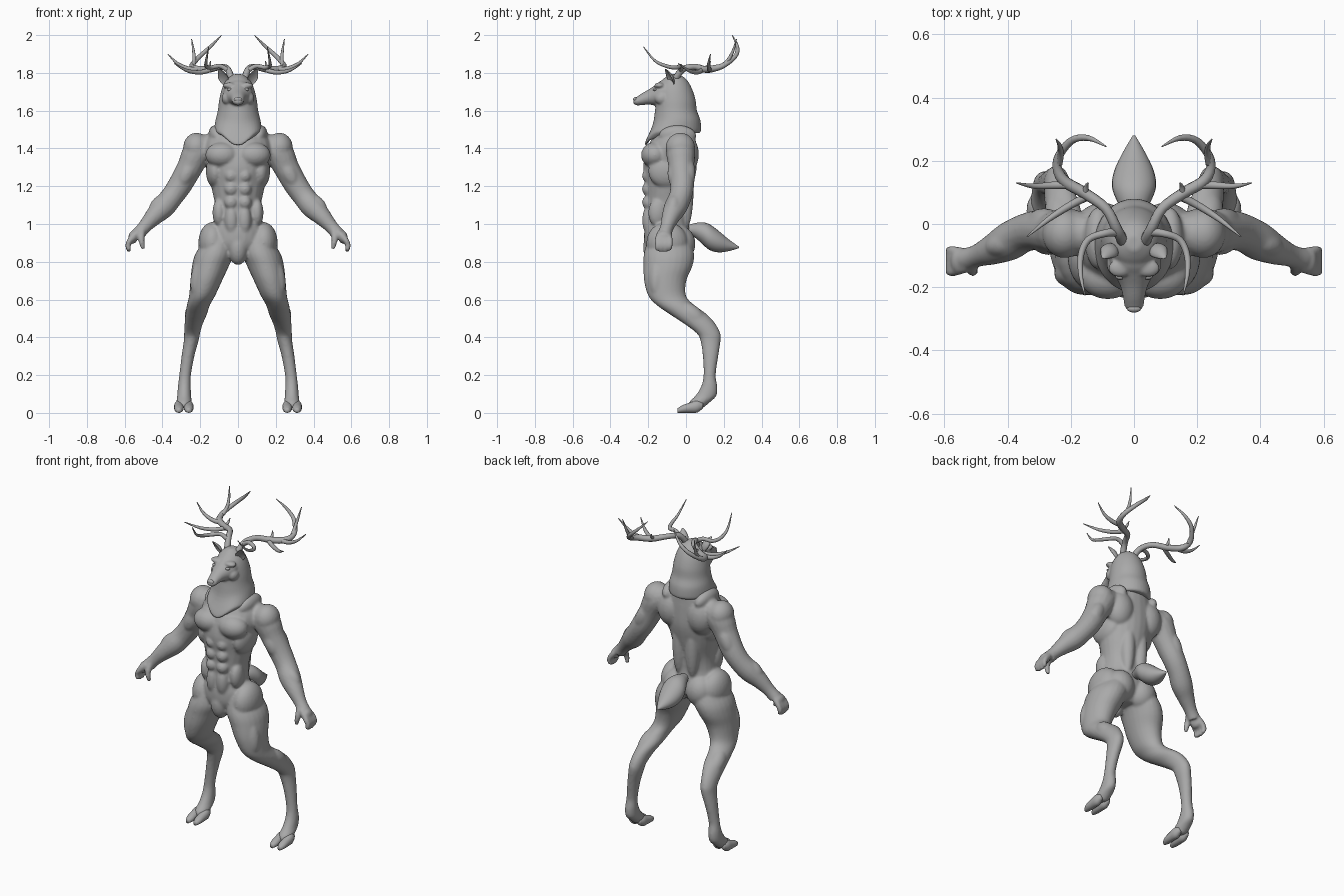
import bpy, bmesh, math
from mathutils import Vector, Matrix

grey = bpy.data.materials.new("stone grey")
grey.diffuse_color = (0.4, 0.4, 0.4, 1)
SIDES = (1, -1)


def spline(rows, k=4):
    """Catmull-Rom interpolation of tuples."""
    rows = [Vector(r) for r in rows]
    out = []
    for i in range(len(rows) - 1):
        a, b, c, d = rows[max(i - 1, 0)], rows[i], rows[i + 1], rows[min(i + 2, len(rows) - 1)]
        for j in range(k):
            t = j / k
            out.append(b + (c - a) * (t / 2) + (a * 2 - b * 5 + c * 4 - d) * (t * t / 2)
                       + (b * 3 - a - c * 3 + d) * (t ** 3 / 2))
    return out + [rows[-1]]


def skin(bm, rings):
    """Closed surface through rings of points."""
    vs = [[bm.verts.new(p) for p in ring] for ring in rings]
    n = len(vs[0])
    for a, b in zip(vs, vs[1:]):
        for i in range(n):
            bm.faces.new((a[i], a[(i + 1) % n], b[(i + 1) % n], b[i]))
    bm.faces.new(vs[0])
    bm.faces.new(vs[-1])


def loft(bm, rows, s=1, along="Z", n=24, shift=None):
    """Ellipse sections: x, y, z, half width, half depth or height."""
    rings = []
    for x, y, z, a, b in spline(rows):
        ring = []
        for i in range(n):
            t = math.tau * i / n
            c, d = a * math.cos(t), b * math.sin(t)
            p = Vector((x + c, y + d, z)) if along == "Z" else Vector((x + c, y, z + d))
            if shift:
                shift(p, t)
            ring.append((p.x * s, p.y, p.z))
        rings.append(ring)
    skin(bm, rings)


def tube(bm, rows, s=1, n=16):
    """Round sections along a path: x, y, z, radius."""
    rows = spline(rows)
    pts = [Vector(r[:3]) for r in rows]
    u, rings = Vector((0.31, 0.9, 0.2)), []
    for i, p in enumerate(pts):
        t = (pts[min(i + 1, len(pts) - 1)] - pts[max(i - 1, 0)]).normalized()
        u = (u - t * u.dot(t)).normalized()
        v = t.cross(u)
        ring = []
        for j in range(n):
            a = math.tau * j / n
            q = p + (u * math.cos(a) + v * math.sin(a)) * rows[i][3]
            ring.append((q.x * s, q.y, q.z))
        rings.append(ring)
    skin(bm, rings)


def blob(bm, c, r, up=(0, 0, 1)):
    """Ellipsoids on both sides of the centre line, long axis along up."""
    for s in SIDES if c[0] else (1,):
        rot = Vector((up[0] * s, up[1], up[2])).to_track_quat("Z", "Y").to_matrix().to_4x4()
        if up == (0, 0, 1):
            rot = Matrix.Identity(4)
        m = Matrix.Translation((c[0] * s, c[1], c[2])) @ rot @ Matrix.Diagonal((*r, 1))
        bmesh.ops.create_uvsphere(bm, u_segments=24, v_segments=16, radius=1, matrix=m)


def finish(name, bm, voxel=0, rounds=4):
    bmesh.ops.recalc_face_normals(bm, faces=bm.faces)
    me = bpy.data.meshes.new(name)
    bm.to_mesh(me)
    bm.free()
    me.materials.append(grey)
    me.polygons.foreach_set("use_smooth", [True] * len(me.polygons))
    ob = bpy.data.objects.new(name, me)
    bpy.context.collection.objects.link(ob)
    if voxel:
        m = ob.modifiers.new("merge", "REMESH")
        m.mode, m.voxel_size, m.use_smooth_shade = "VOXEL", voxel, True
        m = ob.modifiers.new("soften", "SMOOTH")
        m.factor, m.iterations = 0.5, rounds
    return ob


# Body: torso core
bm = bmesh.new()
loft(bm, [(0, -.04, 1.53, .08, .09), (0, -.06, 1.47, .15, .11), (0, -.075, 1.40, .175, .13),
          (0, -.085, 1.30, .16, .142), (0, -.09, 1.2, .142, .128), (0, -.1, 1.1, .122, .115),
          (0, -.1, 1.02, .124, .112), (0, -.1, .95, .145, .122), (0, -.1, .88, .13, .115),
          (0, -.1, .82, .06, .07)])
# Chest, ribs, belly and back muscles
blob(bm, (.083, -.165, 1.365), (.09, .073, .068))
blob(bm, (.12, -.1, 1.28), (.05, .1, .09))
for z in (1.255, 1.185, 1.115):
    blob(bm, (.036, -.197, z), (.036, .036, .037))
blob(bm, (.034, -.19, 1.02), (.038, .042, .085))
blob(bm, (.1, -.15, 1.06), (.035, .05, .075))
blob(bm, (.044, -.005, 1.17), (.042, .045, .2))
blob(bm, (.1, -.01, 1.37), (.085, .078, .11))
blob(bm, (.11, -.045, 1.465), (.1, .06, .045), (.8, 0, -.25))
# Hips, groin and seat
blob(bm, (0, -.165, .875), (.055, .062, .092))
blob(bm, (.078, -.035, .895), (.085, .085, .095))
blob(bm, (.135, -.1, .9), (.075, .11, .11))

for s in SIDES:
    # Legs from hip to pastern
    loft(bm, [(.09, -.09, .95, .06, .1), (.12, -.09, .85, .102, .132), (.145, -.095, .78, .098, .13),
              (.168, -.11, .70, .084, .112), (.19, -.1, .62, .069, .1), (.21, -.055, .57, .061, .1),
              (.222, .015, .52, .057, .098), (.235, .075, .47, .048, .082),
              (.243, .12, .42, .042, .062), (.248, .13, .38, .039, .053), (.265, .13, .30, .034, .041),
              (.28, .125, .20, .031, .032), (.284, .123, .14, .034, .043),
              (.285, .105, .09, .037, .056), (.286, .07, .055, .04, .055), (.286, .05, .025, .03, .04)], s)
    # Arms from shoulder to wrist
    tube(bm, [(.14, -.03, 1.42, .06), (.21, -.028, 1.385, .078), (.255, -.025, 1.30, .068),
              (.305, -.02, 1.21, .064), (.35, -.03, 1.145, .06), (.395, -.055, 1.09, .061),
              (.445, -.08, 1.04, .049), (.495, -.1, .985, .036), (.53, -.112, .945, .037)], s)
    # Fingers and thumb
    for k, y in enumerate((-.085, -.107, -.129, -.15)):
        drop = (.008, 0, 0, .008)[k]
        tube(bm, [(.53, y * .6 - .045, .955, .018), (.568, y, .918, .016),
                  (.583, y, .885, .0145), (.575, y - .004, .853 + drop, .011)], s, 10)
    tube(bm, [(.51, -.125, .965, .02), (.512, -.145, .925, .018), (.508, -.15, .895, .015),
              (.502, -.146, .868, .011)], s, 10)
# Limb muscles
blob(bm, (.22, -.03, 1.405), (.07, .078, .078))
blob(bm, (.27, -.055, 1.27), (.043, .043, .085), (.45, 0, -.85))
blob(bm, (.285, .008, 1.27), (.042, .042, .09), (.4, 0, -.85))
blob(bm, (.405, -.06, 1.09), (.045, .06, .08), (.65, -.2, -.7))
blob(bm, (.555, -.118, .93), (.025, .043, .034))
blob(bm, (.19, -.15, .72), (.05, .06, .12), (.2, -.05, -1))
blob(bm, (.235, .03, .52), (.047, .05, .09), (.1, .75, -.6))
finish("body", bm, .0075, 5)

# Cloven hooves
bm = bmesh.new()
for s in SIDES:
    for x in (.261, .313):
        loft(bm, [(x, -.045, .012, .012, .012), (x, -.02, .02, .023, .02), (x, .02, .027, .0255, .027),
                  (x, .06, .034, .025, .032), (x, .09, .04, .012, .015)], s, "Y", 16)
finish("hooves", bm)


# Head with the mane draping to a point on the chest
def hem(p, t):
    front = max(0, -math.sin(t)) ** 5
    p.z -= .07 * front * max(0, min(1, (1.58 - p.z) / .09))


bm = bmesh.new()
loft(bm, [(0, -.07, 1.482, .122, .142), (0, -.068, 1.497, .127, .148), (0, -.05, 1.55, .119, .126),
          (0, -.053, 1.60, .107, .111), (0, -.055, 1.66, .099, .105), (0, -.06, 1.72, .084, .09),
          (0, -.06, 1.765, .06, .063), (0, -.06, 1.793, .022, .024)], shift=hem, n=40)
loft(bm, [(0, -.08, 1.695, .078, .08), (0, -.13, 1.69, .075, .07), (0, -.16, 1.682, .062, .056),
          (0, -.195, 1.673, .044, .041), (0, -.235, 1.66, .034, .031), (0, -.262, 1.65, .029, .022),
          (0, -.279, 1.65, .015, .011)], along="Y")
blob(bm, (.045, -.14, 1.733), (.036, .028, .016))   # brows
blob(bm, (.055, -.125, 1.665), (.032, .04, .035))   # cheeks
finish("head_and_mane", bm, .006, 3)

# Nose pad and eyes
bm = bmesh.new()
blob(bm, (0, -.268, 1.66), (.022, .012, .012))
finish("nose", bm)
bm = bmesh.new()
blob(bm, (.043, -.165, 1.712), (.016, .011, .008))
finish("eyes", bm)

# Cupped ears
bm = bmesh.new()
for s in SIDES:
    part = bmesh.ops.create_uvsphere(bm, u_segments=20, v_segments=14, radius=1)["verts"]
    rot = Vector((.035 * s, -.03, .075)).to_track_quat("Z", "Y").to_matrix().to_4x4()
    face = Matrix.Rotation(math.atan2(.6 * s, 1), 4, "Z")
    tilt = Matrix.Rotation(.40 * s, 4, "Y") @ Matrix.Rotation(.38, 4, "X")
    for v in part:
        x, y, z = v.co
        w = 1 - .45 * max(0, z)
        v.co = Vector((.029 * x * w, (y if y > 0 else -.45 * y) * .022 * w, .052 * z))
        v.co = Matrix.Translation((.08 * s, -.09, 1.776)) @ tilt @ face @ v.co
finish("ears", bm)

# Antlers: main beam, brow tine and side tines
TINES = [
    [(.035, -.055, 1.77, .018), (.055, -.015, 1.82, .017), (.09, .05, 1.832, .016),
     (.16, .10, 1.818, .018), (.225, .14, 1.822, .018), (.243, .20, 1.84, .014),
     (.20, .262, 1.89, .012), (.145, .272, 1.94, .009), (.088, .245, 1.998, .002)],
    [(.05, -.025, 1.81, .014), (.095, -.03, 1.836, .012), (.145, -.05, 1.828, .011),
     (.168, -.10, 1.835, .010), (.168, -.165, 1.865, .007), (.155, -.225, 1.938, .002)],
    [(.14, .09, 1.818, .013), (.20, .06, 1.803, .012), (.27, .015, 1.812, .009), (.338, -.04, 1.85, .002)],
    [(.20, .125, 1.82, .014), (.26, .122, 1.822, .012), (.32, .12, 1.85, .008), (.372, .13, 1.90, .002)],
    [(.238, .19, 1.835, .012), (.232, .225, 1.87, .010), (.236, .25, 1.92, .007), (.246, .268, 1.98, .002)],
    [(.155, .095, 1.82, .012), (.15, .12, 1.84, .007), (.145, .13, 1.862, .002)],
]
bm = bmesh.new()
for s in SIDES:
    for t in TINES:
        tube(bm, t, s, 10)
finish("antlers", bm)

# Tail
bm = bmesh.new()
loft(bm, [(0, -.01, .97, .02, .02), (0, .03, .97, .032, .03), (0, .075, .957, .055, .052),
          (0, .12, .933, .07, .068), (0, .17, .908, .062, .058), (0, .225, .888, .036, .032),
          (0, .28, .876, .004, .004)], along="Y")
finish("tail", bm)
